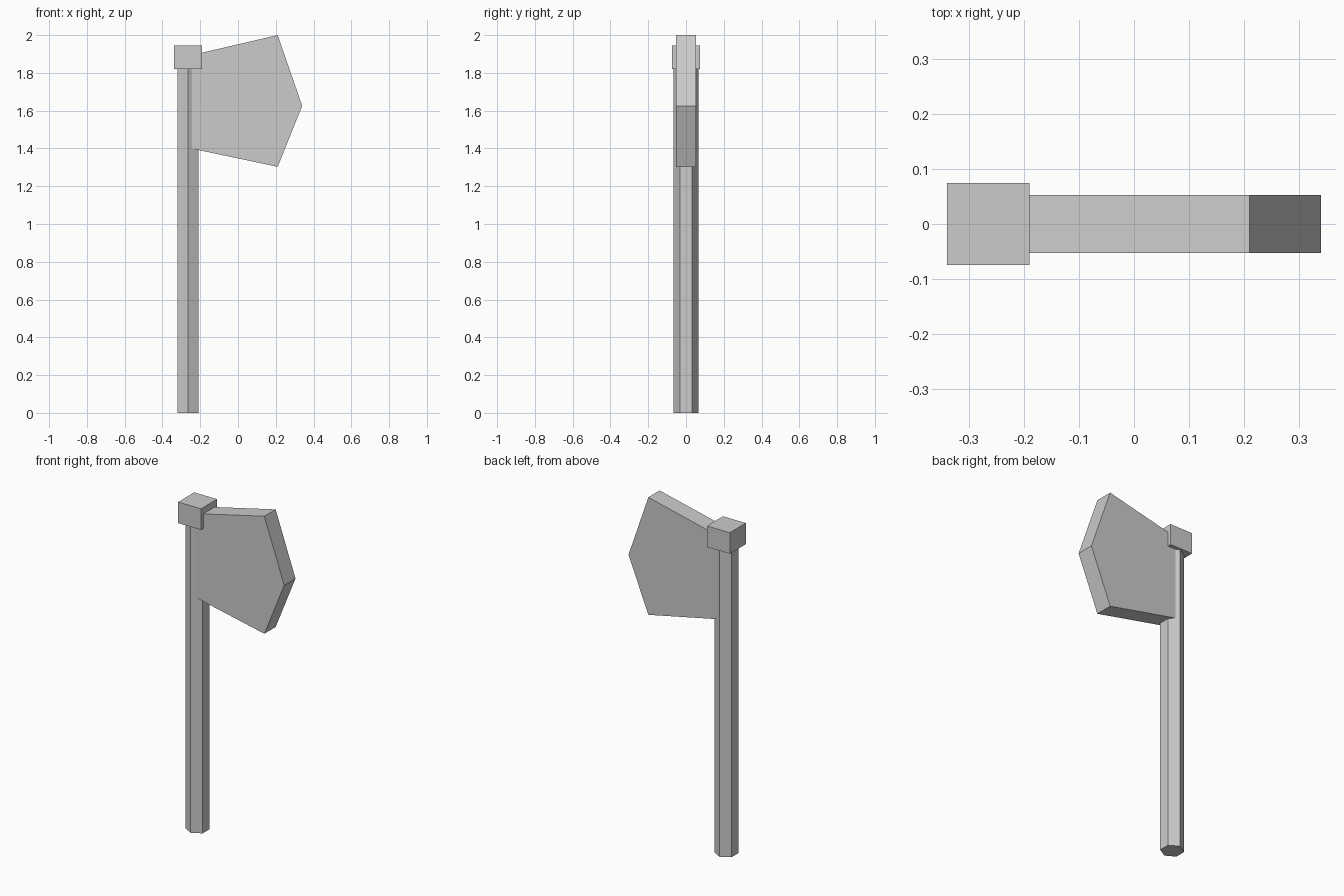
import bpy

cube = bpy.data.objects.get("Cube")
if cube:
    bpy.data.objects.remove(cube, do_unlink=True)

# One plain grey for the whole axe
COLOUR = (0.6, 0.6, 0.6, 1.0)
grey = bpy.data.materials.new("light_grey")
grey.use_nodes = True
grey.diffuse_color = COLOUR
grey.node_tree.nodes["Principled BSDF"].inputs["Base Color"].default_value = COLOUR

SHAFT_X = -0.265


def finish(obj, name):
    obj.name = name
    obj.data.name = name
    obj.data.materials.append(grey)


# Six-sided shaft with a corner facing the front
bpy.ops.mesh.primitive_cylinder_add(vertices=6, radius=0.065, depth=1.85,
                                    location=(SHAFT_X, 0, 0.925))
finish(bpy.context.object, "shaft")

# Square cap on top of the shaft
bpy.ops.mesh.primitive_cube_add(size=1, location=(SHAFT_X, 0, 1.883))
cap = bpy.context.object
cap.scale = (0.15, 0.15, 0.125)
bpy.ops.object.transform_apply(location=False, rotation=False, scale=True)
finish(cap, "cap")

# Blade: five-sided profile given thickness
profile = [(-0.25, 1.40), (0.21, 1.303), (0.34, 1.625), (0.21, 2.0), (-0.25, 1.893)]
half = 0.053
n = len(profile)
verts = [(x, y, z) for y in (-half, half) for x, z in profile]
faces = [tuple(range(n)), tuple(reversed(range(n, 2 * n)))]
faces += [(i, i + n, (i + 1) % n + n, (i + 1) % n) for i in range(n)]
mesh = bpy.data.meshes.new("blade")
mesh.from_pydata(verts, [], faces)
blade = bpy.data.objects.new("blade", mesh)
bpy.context.collection.objects.link(blade)
finish(blade, "blade")
